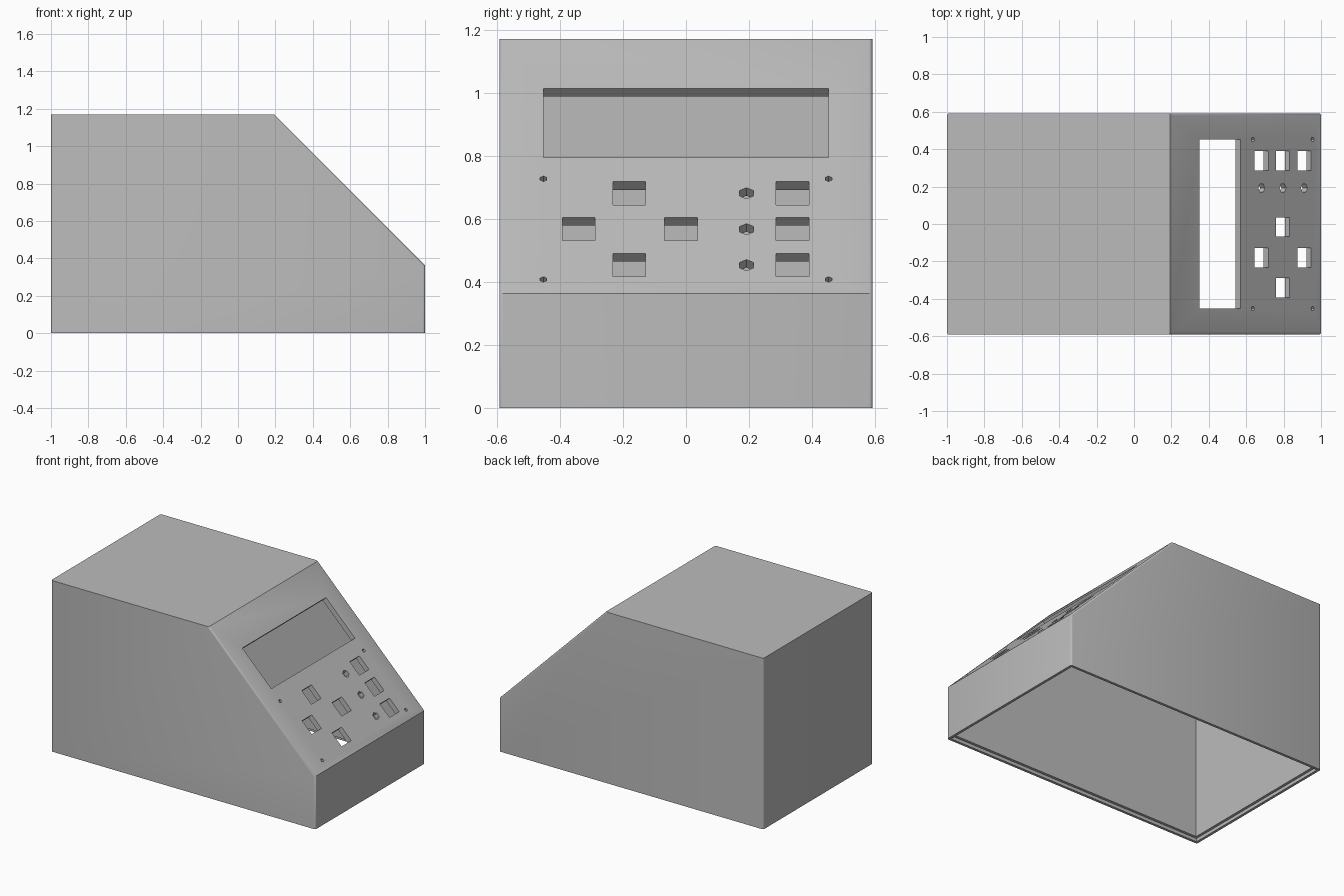
import bpy, bmesh
from math import radians, sqrt
from mathutils import Matrix, Vector

cube = bpy.data.objects.get("Cube")
if cube:
    bpy.data.objects.remove(cube, do_unlink=True)

HALF_Y, TOP, NOSE, WALL = 0.592, 1.17, 0.363, 0.036
SLOPE = 1 + NOSE          # the sloped panel is the plane x + z = SLOPE

grey = bpy.data.materials.new("plain grey plastic")
grey.use_nodes = True
colour = (0.5, 0.5, 0.5, 1)
grey.diffuse_color = colour
grey.node_tree.nodes["Principled BSDF"].inputs["Base Color"].default_value = colour


def make_object(name, bm):
    bmesh.ops.recalc_face_normals(bm, faces=bm.faces)
    mesh = bpy.data.meshes.new(name)
    bm.to_mesh(mesh)
    bm.free()
    obj = bpy.data.objects.new(name, mesh)
    mesh.materials.append(grey)
    bpy.context.collection.objects.link(obj)
    return obj


def prism(profile, half_y):
    """Extrude an (x, z) outline across y."""
    bm = bmesh.new()
    face = bm.faces.new([bm.verts.new((x, -half_y, z)) for x, z in profile])
    out = bmesh.ops.extrude_face_region(bm, geom=[face])
    moved = [v for v in out["geom"] if isinstance(v, bmesh.types.BMVert)]
    bmesh.ops.translate(bm, verts=moved, vec=(0, 2 * half_y, 0))
    return bm


def case_outline(inset, bottom):
    top, corner = TOP - inset, NOSE - inset * (sqrt(2) - 1)
    slope = SLOPE - inset * sqrt(2)
    return [(-1 + inset, bottom), (1 - inset, bottom), (1 - inset, corner),
            (slope - top, top), (-1 + inset, top)]


def cut(target, cutter):
    cutter.hide_render = True
    mod = target.modifiers.new("cut", "BOOLEAN")
    mod.operation, mod.solver, mod.object = "DIFFERENCE", "EXACT", cutter
    bpy.context.view_layer.objects.active = target
    bpy.ops.object.modifier_apply(modifier=mod.name)
    bpy.data.objects.remove(cutter, do_unlink=True)


# Case body with slightly rounded corners and panel sides
bm = prism(case_outline(0, 0), HALF_Y)
bm.normal_update()
rounded = []
for e in bm.edges:
    d = e.verts[0].co - e.verts[1].co
    if abs(d.z) > 0.1:
        rounded.append(e)
bmesh.ops.bevel(bm, geom=rounded, offset=0.012, segments=3, profile=0.5,
                affect="EDGES", clamp_overlap=True)
case = make_object("sloped_case", bm)

# Hollow interior, open underneath, with a rebate for the base plate
cut(case, make_object("cavity_cutter", prism(case_outline(WALL, -0.1), HALF_Y - WALL)))
r = 1 - WALL / 2
rebate = [(-r, -0.1), (r, -0.1), (r, 0.022), (-r, 0.022)]
cut(case, make_object("rebate_cutter", prism(rebate, HALF_Y - WALL / 2)))

# Openings through the sloped panel
holes = bmesh.new()


def on_panel(y, z):
    return Matrix.Translation((SLOPE - z, y, z)) @ Matrix.Rotation(radians(45), 4, "Y")


def slot(y, z, width, height):
    size = Matrix.Diagonal((height * sqrt(2), width, 0.16, 1))
    bmesh.ops.create_cube(holes, size=1, matrix=on_panel(y, z) @ size)


def round_hole(y, z, radius):
    turn = Matrix.Rotation(radians(90), 4, "Z")
    bmesh.ops.create_cone(holes, cap_ends=True, segments=6, radius1=radius, radius2=radius,
                          depth=0.16, matrix=on_panel(y, z) @ turn)


slot(0, 0.904, 0.904, 0.219)                      # display window
ROWS = (0.681, 0.567, 0.453)
for z in ROWS:
    slot(0.338, z, 0.104, 0.073)                  # button column
    round_hole(0.192, z, 0.025)                   # indicator lights
for y, z in ((-0.18, ROWS[0]), (-0.34, ROWS[1]), (-0.016, ROWS[1]), (-0.18, ROWS[2])):
    slot(y, z, 0.104, 0.073)                      # direction buttons
for y in (-0.452, 0.452):
    for z in (0.727, 0.408):
        round_hole(y, z, 0.012)                   # screw holes
cut(case, make_object("panel_cutter", holes))

bpy.ops.object.select_all(action="DESELECT")
case.select_set(True)
bpy.context.view_layer.objects.active = case
bpy.ops.object.shade_smooth_by_angle(angle=radians(32))
